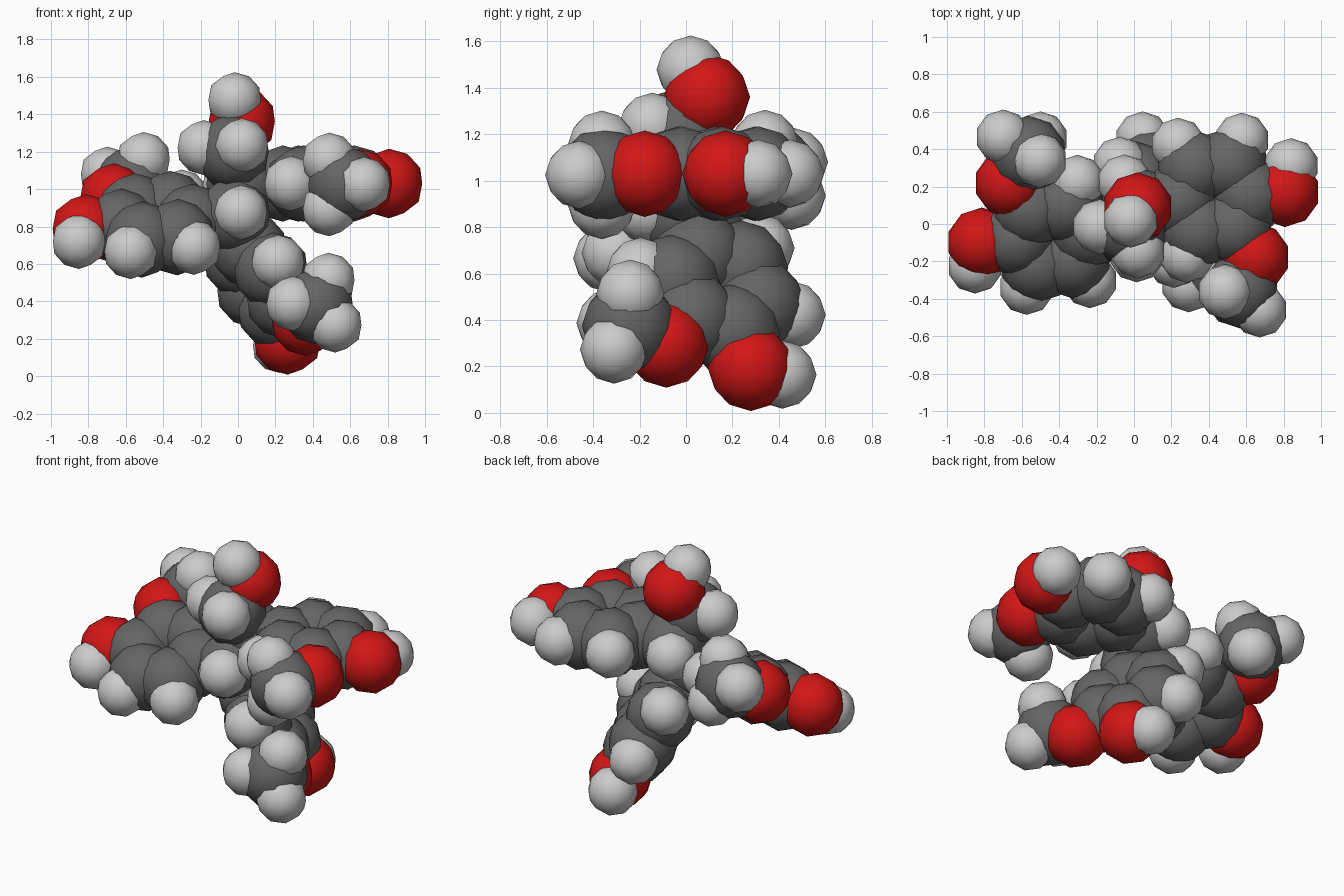
import bpy, bmesh
from mathutils import Vector as V

if "Cube" in bpy.data.objects:
    bpy.data.objects.remove(bpy.data.objects["Cube"])


def sphere_mesh(name, radius, color):
    """Smooth low-count ball with its own colour, shared by all atoms of a kind."""
    bm = bmesh.new()
    bmesh.ops.create_icosphere(bm, subdivisions=2, radius=radius)
    for f in bm.faces:
        f.smooth = True
    me = bpy.data.meshes.new(name)
    bm.to_mesh(me)
    bm.free()
    mat = bpy.data.materials.new(name + "_color")
    mat.diffuse_color = (*color, 1)
    mat.use_nodes = True
    mat.node_tree.nodes["Principled BSDF"].inputs["Base Color"].default_value = mat.diffuse_color
    me.materials.append(mat)
    return me


BALLS = {
    "carbon": sphere_mesh("carbon", 0.204, (0.13, 0.13, 0.13)),
    "oxygen": sphere_mesh("oxygen", 0.186, (0.65, 0.008, 0.008)),
    "hydrogen": sphere_mesh("hydrogen", 0.147, (0.6, 0.6, 0.6)),
}


def atom(kind, part, pos):
    ob = bpy.data.objects.new(f"{part}_{kind}", BALLS[kind])
    ob.location = pos
    bpy.context.collection.objects.link(ob)


def ring_group(part, center, to_hydroxyl, to_methoxy, hydroxyl_h, methyl_c, methyl_h):
    """Flat six-ring carrying a hydroxyl, a methoxy arm and three hydrogens."""
    c = V(center)
    a, b = V(to_hydroxyl).normalized(), V(to_methoxy).normalized()
    for d in (a, b, a - b, -a, -b, b - a):
        atom("carbon", part + "_ring", c + d * 0.191)
    for d in (a - b, -b, b - a):
        atom("hydrogen", part + "_ring", c + d * 0.341)
    atom("oxygen", part + "_hydroxyl", c + a * 0.379)
    atom("hydrogen", part + "_hydroxyl", hydroxyl_h)
    atom("oxygen", part + "_methoxy", c + b * 0.385)
    atom("carbon", part + "_methyl", methyl_c)
    for h in methyl_h:
        atom("hydrogen", part + "_methyl", h)


# Left tilted ring
ring_group("left", (-0.438, -0.058, 0.812), (-0.377, -0.04, -0.025), (-0.23, 0.278, 0.14),
           (-0.85, -0.225, 0.72), (-0.565, 0.375, 1.03),
           [(-0.70, 0.465, 1.08), (-0.505, 0.34, 1.158), (-0.50, 0.455, 0.935)])

# Right level ring
ring_group("right", (0.43, 0.14, 1.03), (0.38, 0.03, 0), (0.216, -0.315, 0),
           (0.84, 0.312, 1.03), (0.57, -0.355, 1.025),
           [(0.672, -0.46, 1.025), (0.487, -0.362, 1.155), (0.487, -0.362, 0.895)])

# Lower steep ring
ring_group("lower", (0.13, 0.13, 0.515), (0.14, 0.155, -0.333), (0.215, -0.2, -0.205),
           (0.22, 0.415, 0.165), (0.42, -0.245, 0.375),
           [(0.52, -0.31, 0.273), (0.483, -0.24, 0.513), (0.293, -0.325, 0.388)])

# Central link between the rings
atom("carbon", "upper_link", (0.025, 0.1, 1.03))
atom("hydrogen", "upper_link", (-0.05, 0.225, 1.015))
atom("carbon", "lower_link", (-0.025, -0.03, 0.86))
atom("hydrogen", "lower_link", (0.015, -0.165, 0.875))

# Top arm ending in a hydroxyl
atom("carbon", "top_arm", (-0.03, -0.015, 1.2))
atom("hydrogen", "top_arm", (-0.183, -0.015, 1.222))
atom("hydrogen", "top_arm", (0.02, -0.145, 1.232))
atom("oxygen", "top_hydroxyl", (0.02, 0.09, 1.36))
atom("hydrogen", "top_hydroxyl", (-0.018, 0.02, 1.478))
